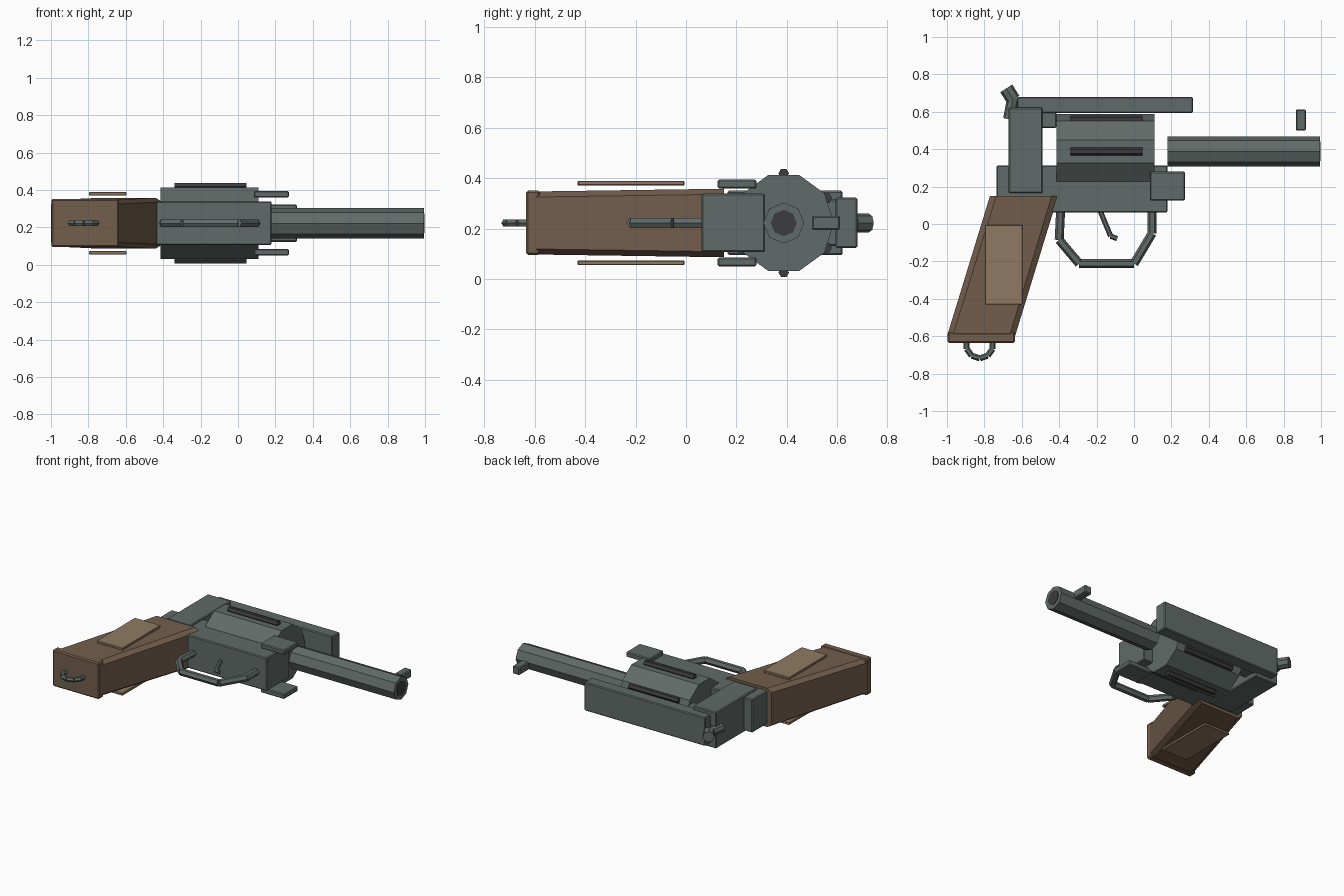
import bpy, bmesh, math
from mathutils import Vector

if "Cube" in bpy.data.objects:
    bpy.data.objects.remove(bpy.data.objects["Cube"])

ZC = 0.222          # middle of the thickness
AX = 0.388          # y of the barrel axis


def material(name, rgb):
    m = bpy.data.materials.new(name)
    m.diffuse_color = (*rgb, 1)
    m.use_nodes = True
    m.node_tree.nodes["Principled BSDF"].inputs["Base Color"].default_value = m.diffuse_color
    return m


STEEL = material("grey_steel", (0.118, 0.147, 0.138))
DARK = material("dark_steel", (0.045, 0.045, 0.045))
WOOD = material("brown_wood", (0.171, 0.112, 0.072))
PALE = material("pale_wood", (0.275, 0.195, 0.125))


def finish(name, bm, mat, bevel=0.0):
    bmesh.ops.recalc_face_normals(bm, faces=bm.faces[:])
    me = bpy.data.meshes.new(name)
    bm.to_mesh(me)
    bm.free()
    me.materials.append(mat)
    ob = bpy.data.objects.new(name, me)
    bpy.context.collection.objects.link(ob)
    if bevel:
        mod = ob.modifiers.new("bevel", 'BEVEL')
        mod.width = bevel
        mod.segments = 1
    return ob


def loft(bm, a, b):
    """Closed solid between two matching rings of points."""
    va = [bm.verts.new(p) for p in a]
    vb = [bm.verts.new(p) for p in b]
    n = len(va)
    bm.faces.new(va)
    bm.faces.new(vb[::-1])
    for i in range(n):
        j = (i + 1) % n
        bm.faces.new((va[i], vb[i], vb[j], va[j]))


def box(name, x0, x1, y0, y1, z0, z1, mat=STEEL, bevel=0.006):
    bm = bmesh.new()
    ring = [(x0, y0), (x1, y0), (x1, y1), (x0, y1)]
    loft(bm, [(x, y, z0) for x, y in ring], [(x, y, z1) for x, y in ring])
    return finish(name, bm, mat, bevel)


def rods(name, path, r, n, mat=STEEL, r_end=None):
    """Straight n-sided rods along the points of a path."""
    bm = bmesh.new()
    up = Vector((0, 0, 1))
    for p, q in zip(path, path[1:]):
        p, q = Vector(p), Vector(q)
        side = (q - p).normalized().cross(up)

        def ring(c, rad):
            return [c + rad * (math.cos(t) * side + math.sin(t) * up)
                    for t in (2 * math.pi * i / n for i in range(n))]
        loft(bm, ring(p, r), ring(q, r if r_end is None else r_end))
    return finish(name, bm, mat)


def flat(points):
    return [(x, y, ZC) for x, y in points]


# Barrel with dark bore
rods("barrel", flat([(0.18, AX), (0.995, AX)]), 0.081, 8)
rods("bore", flat([(0.9, AX), (0.998, AX)]), 0.052, 8, DARK)
box("front_sight", 0.865, 0.92, 0.5, 0.612, 0.195, 0.25)

# Cylinder with six dark flutes
rods("cylinder", flat([(-0.415, AX), (0.11, AX)]), 0.2, 10)
for i in range(6):
    a = math.radians(30 + 60 * i)
    y, z = AX + 0.197 * math.cos(a), ZC + 0.197 * math.sin(a)
    rods(f"flute_{i + 1}", [(-0.34, y, z), (0.045, y, z)], 0.021, 6, DARK)

# Frame
box("lower_frame", -0.735, 0.18, 0.062, 0.313, 0.106, 0.339)
box("rear_frame", -0.67, -0.488, 0.165, 0.622, 0.095, 0.35)
box("rear_bridge", -0.6, -0.415, 0.512, 0.61, 0.13, 0.315)
box("top_strap", -0.625, 0.315, 0.594, 0.68, 0.123, 0.323)

# Side plates and grip panels, mirrored across the thickness
for side, s in (("left", 1), ("right", -1)):
    z = sorted((ZC + s * 0.137, ZC + s * 0.172))
    box(f"side_plate_{side}", 0.085, 0.272, 0.125, 0.28, *z)
    z = sorted((ZC + s * 0.149, ZC + s * 0.167))
    box(f"grip_panel_{side}", -0.797, -0.596, -0.43, -0.006, *z, PALE, 0.003)


# Slanted grip with chamfered corners, and its base
def grip_ring(cx, y, hx, hz, kx, kz):
    pts = [(hx, hz - kz), (hx - kx, hz), (kx - hx, hz), (-hx, hz - kz),
           (-hx, kz - hz), (kx - hx, -hz), (hx - kx, -hz), (hx, kz - hz)]
    return [(cx + x, y, ZC + z) for x, z in pts]


bm = bmesh.new()
loft(bm, grip_ring(-0.588, 0.15, 0.182, 0.136, 0.034, 0.022),
     grip_ring(-0.818, -0.6, 0.182, 0.125, 0.03, 0.022))
finish("grip", bm, WOOD)
box("grip_base", -0.998, -0.636, -0.635, -0.58, 0.095, 0.351, WOOD, 0.008)

# Lanyard ring
ring = [(-0.825 + 0.073 * math.sin(2 * math.pi * i / 10),
         -0.645 - 0.073 * math.cos(2 * math.pi * i / 10)) for i in range(11)]
rods("lanyard_ring", flat(ring), 0.016, 6)

# Trigger and guard
rods("trigger_guard", flat([(-0.392, 0.08), (-0.4, -0.085), (-0.293, -0.212),
                            (0.0, -0.212), (0.097, -0.05), (0.097, 0.08)]), 0.024, 6)
rods("trigger", flat([(-0.185, 0.08), (-0.125, -0.065), (-0.09, -0.078)]), 0.014, 6)

# Hammer and spur
rods("hammer", flat([(-0.668, 0.56), (-0.645, 0.68)]), 0.032, 8)
rods("hammer_spur", flat([(-0.645, 0.665), (-0.683, 0.725)][::1]), 0.038, 8)
